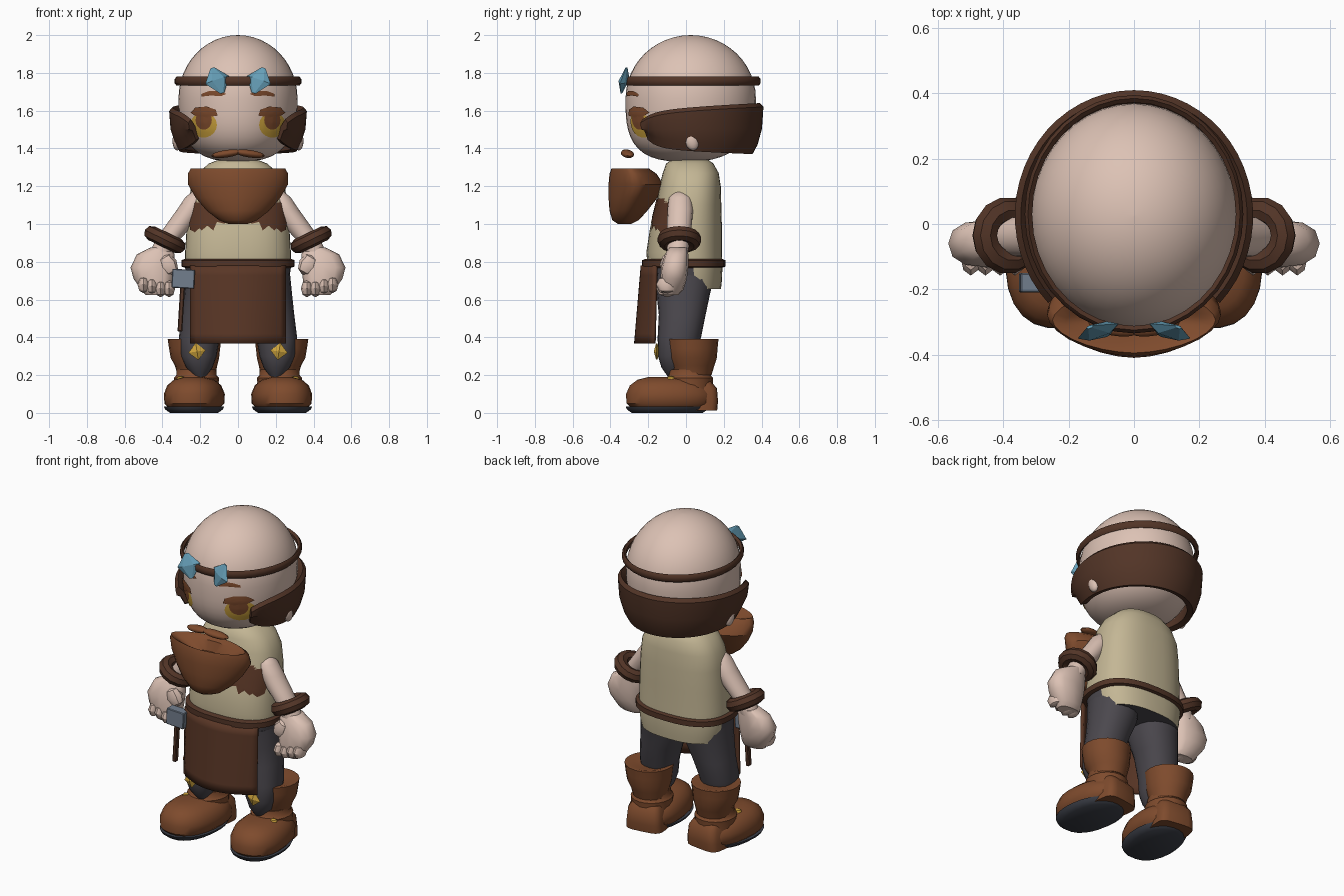
import bpy, bmesh, math
from mathutils import Vector
from mathutils.bvhtree import BVHTree

cube = bpy.data.objects.get("Cube")
if cube:
    bpy.data.objects.remove(cube, do_unlink=True)


def material(name, r, g, b):
    m = bpy.data.materials.new(name)
    m.use_nodes = True
    m.diffuse_color = (r, g, b, 1)
    node = next(n for n in m.node_tree.nodes if n.type == "BSDF_PRINCIPLED")
    node.inputs["Base Color"].default_value = (r, g, b, 1)
    node.inputs["Roughness"].default_value = 0.9
    return m


SKIN = material("skin", .72, .54, .46)
DARK = material("dark_leather", .085, .035, .02)
APRON = material("brown_hide", .10, .037, .019)
LEATHER = material("tan_leather", .21, .07, .026)
CLOTH = material("linen", .55, .47, .30)
PANTS = material("charcoal_cloth", .07, .064, .075)
SOLE = material("slate_sole", .045, .05, .065)
GOLD = material("gold", .60, .36, .045)
GEM = material("blue_crystal", .13, .34, .47)
STEEL = material("steel", .17, .21, .27)
parts = []


def finish(name, bm, mat):
    bmesh.ops.recalc_face_normals(bm, faces=bm.faces)
    mesh = bpy.data.meshes.new(name)
    bm.to_mesh(mesh)
    bm.free()
    mesh.materials.append(mat)
    ob = bpy.data.objects.new(name, mesh)
    bpy.context.collection.objects.link(ob)
    parts.append(ob)
    return ob


def skin_rows(bm, rows, closed=True, cap=True, ring=False):
    """Bridge rows of vertices with quads."""
    n = len(rows[0])
    pairs = list(zip(rows, rows[1:])) + ([(rows[-1], rows[0])] if ring else [])
    for a, b in pairs:
        for i in range(n if closed else n - 1):
            j = (i + 1) % n
            bm.faces.new((a[i], a[j], b[j], b[i]))
    if cap:
        bm.faces.new(rows[0])
        bm.faces.new(rows[-1])


def loft(name, rings, mat, n=24, p=2.0, side=1, ring=False):
    """Stack of rounded sections (cx, cy, z, rx, ry)."""
    bm = bmesh.new()
    rows = []
    for cx, cy, z, rx, ry in rings:
        row = []
        for i in range(n):
            a = math.tau * i / n
            c, s = math.cos(a), math.sin(a)
            x = math.copysign(abs(c) ** (2 / p), c) * rx
            y = math.copysign(abs(s) ** (2 / p), s) * ry
            row.append(bm.verts.new((side * (cx + x), cy + y, z)))
        rows.append(row)
    skin_rows(bm, rows, cap=not ring, ring=ring)
    return finish(name, bm, mat)


def place(ob, loc, rot=(0, 0, 0)):
    ob.location, ob.rotation_euler = loc, rot
    return ob


def ball(name, loc, size, mat, rot=(0, 0, 0), seg=16):
    bm = bmesh.new()
    bmesh.ops.create_uvsphere(bm, u_segments=seg, v_segments=seg // 2, radius=1)
    bmesh.ops.scale(bm, vec=size, verts=bm.verts)
    return place(finish(name, bm, mat), loc, rot)


def box(name, loc, size, mat, rot, bevel):
    bm = bmesh.new()
    bmesh.ops.create_cube(bm, size=1)
    bmesh.ops.scale(bm, vec=size, verts=bm.verts)
    bmesh.ops.bevel(bm, geom=bm.edges[:], offset=bevel, segments=1, affect="EDGES")
    return place(finish(name, bm, mat), loc, rot)


def patch(name, target, outline, mat, lift=.004, steps=8):
    """Thin plate: a front outline (x, z) laid onto the target's surface."""
    me = target.data
    tree = BVHTree.FromPolygons([v.co for v in me.vertices], [q.vertices for q in me.polygons])
    mid = sum((Vector(o) for o in outline), Vector((0, 0))) / len(outline)
    bm = bmesh.new()
    rows = []
    for k in range(1, steps + 1):
        row = []
        for o in outline:
            q = mid.lerp(Vector(o), k / steps)
            hit, nor, _, _ = tree.ray_cast(Vector((q.x, -1, q.y)), Vector((0, 1, 0)))
            if hit is None:
                hit, nor, _, _ = tree.find_nearest(Vector((q.x, -.1, q.y)))
            row.append(bm.verts.new(hit + nor * lift))
        rows.append(row)
    skin_rows(bm, rows, cap=False)
    bm.faces.new(rows[0])
    return finish(name, bm, mat)


def oval(cx, cz, rx, rz, n=18):
    return [(cx + rx * math.cos(math.tau * i / n), cz + rz * math.sin(math.tau * i / n)) for i in range(n)]


# Head: domed above, fuller and further forward towards the jaw
rings = []
for i in range(25):
    t = -math.cos(math.pi * i / 24)
    e = 2.0 if t > 0 else 2.7
    r = max(.004, (1 - abs(t) ** e) ** (1 / e)) if abs(t) < 1 else .004
    rings.append((0, .025 - .03 * min(t, 0) ** 2, 1.665 + .335 * t, .315 * r, .345 * r))
head = loft("head", rings, SKIN, 40)

# Hair: thick shell wrapped round the back of the head, thinning to rounded ends
bm = bmesh.new()
rows = []
for i in range(41):
    a = math.radians(-134 + 268 * i / 40)
    f = abs(a) / math.radians(134)
    top, low = 1.64 - .05 * f ** 2 - .035 * f ** 12, 1.37 + .035 * f ** 2 + .04 * f ** 12
    section = ((.95, top), (1, top - .02), (.98, (top + low) / 2), (.92, low + .05), (.85, low),
               (.76, low + .01), (.86, top - .04))
    rows.append([bm.verts.new((.365 * k * math.sin(a), .025 + .385 * k * math.cos(a), z)) for k, z in section])
skin_rows(bm, rows)
finish("hair", bm, DARK)

# Headband and its crystals
band = [(1.732, .325), (1.745, .335), (1.768, .335), (1.78, .325), (1.768, .312), (1.745, .312)]
loft("headband", [(0, .03, z, r, r + .03) for z, r in band], DARK, 36, ring=True)
for s in (-1, 1):
    stone = loft("crystal", [(0, 0, -.075, .012, .004), (0, 0, .0, .07, .022), (0, 0, .07, .012, .005)], GEM, 6)
    place(stone, (s * .11, -.328, 1.762), (-.3, s * .3, -s * .35))

# Face
for s in (-1, 1):
    patch("iris", head, oval(s * .18, 1.525, .07, .066), GOLD)
    patch("pupil", head, oval(s * .178, 1.55, .042, .05), LEATHER, .006)
    patch("upper_lash", head, [(s * x, z) for x, z in ((.105, 1.575), (.115, 1.605), (.16, 1.622), (.22, 1.617),
          (.245, 1.59), (.215, 1.57), (.16, 1.565))], LEATHER, .008)
    patch("eyebrow", head, [(s * x, z) for x, z in ((.06, 1.688), (.10, 1.704), (.15, 1.704), (.19, 1.688),
          (.19, 1.674), (.14, 1.68), (.09, 1.676))], LEATHER, .006)
    ball("ear", (s * .322, .03, 1.44), (.025, .036, .052), SKIN, (.3, 0, 0))
    ball("moustache", (s * .062, -.31, 1.372), (.082, .032, .02), LEATHER, (0, s * .14, s * .2))

# Beard: scooped bowl in front of the chest
loft("beard", [(0, -.325, 1.0, .05, .035), (0, -.32, 1.02, .10, .07), (0, -.305, 1.07, .165, .10),
               (0, -.28, 1.14, .225, .13), (0, -.265, 1.21, .265, .145), (0, -.28, 1.265, .266, .125),
               (0, -.295, 1.293, .25, .10), (0, -.30, 1.278, .21, .07), (0, -.29, 1.22, .10, .04)],
     LEATHER, 28, 1.75)

# Tunic, with trousers showing below the belt at the front
torso = loft("tunic", [(0, .0, .655, .26, .185), (0, 0, .70, .27, .19), (0, -.005, .77, .28, .198),
                       (0, -.01, .85, .28, .2), (0, 0, .98, .272, .19), (0, .015, 1.1, .262, .172),
                       (0, .022, 1.2, .248, .162), (0, .025, 1.27, .21, .148), (0, .02, 1.32, .155, .125),
                       (0, .02, 1.345, .09, .09)], CLOTH, 40, 2.5)
torso.data.materials.append(PANTS)
for f in torso.data.polygons:
    if f.center.z < .77 and f.center.y < .05:
        f.material_index = 1
for s in (-1, 1):
    patch("chest_patch", torso, [(s * x, z) for x, z in ((0, 1.13), (.10, 1.135), (.18, 1.135), (.25, 1.13),
          (.256, 1.05), (.25, .97), (.225, .955), (.21, .985), (.19, .965), (.16, .99), (.13, .965),
          (.11, 1.01), (.07, 1.0), (.03, 1.04), (0, 1.03))], APRON, .005)

# Belt and apron
loft("belt", [(0, -.012, z, .275 + d, .196 + d) for z, d in ((.768, .005), (.775, .025), (.808, .025), (.816, .005))],
     DARK, 40, 2.5)
bm = bmesh.new()
rows = []
for k in range(9):
    v = k / 8
    rows.append([bm.verts.new((.25 * u, -.232 - .035 * v + (.075 + .025 * v) * u * u, .78 - .413 * v))
                 for u in [i / 8 - 1 for i in range(17)]])
skin_rows(bm, rows, closed=False, cap=False)
apron = finish("apron", bm, APRON)
thick = apron.modifiers.new("thickness", "SOLIDIFY")
thick.thickness, thick.offset = .016, 0

# Hammer hung from the belt
box("hammer_head", (-.29, -.18, .71), (.12, .06, .10), STEEL, (0, .05, 0), .004)
box("hammer_handle", (-.3, -.18, .56), (.025, .03, .26), DARK, (0, .06, 0), .005)

for s in (-1, 1):
    # Legs: knees show through the open front of the boots
    loft("leg", [(.20, -.055, .19, .03, .04), (.205, -.055, .24, .07, .075), (.208, -.05, .30, .095, .098),
                 (.205, -.035, .40, .108, .115), (.178, -.02, .52, .12, .124), (.152, -.015, .62, .135, .14),
                 (.14, -.01, .74, .135, .165)], PANTS, 20, 2.2, s)

    # Boots
    loft("boot_cuff", [(.22, .035, .20, .10, .10), (.222, .035, .25, .112, .115), (.228, .033, .29, .128, .13),
                       (.23, .032, .34, .135, .135), (.23, .032, .39, .142, .14), (.23, .032, .392, .128, .126),
                       (.225, .03, .375, .07, .07)], LEATHER, 20, side=s)
    loft("boot_shaft", [(.22, .02, .10, .12, .12), (.22, .02, .165, .118, .122), (.22, .02, .185, .12, .124),
                        (.22, .02, .198, .107, .112), (.22, .02, .23, .105, .108)], LEATHER, 20, side=s)
    turn = (0, 0, s * .13)
    sole = loft("sole", [(0, -.10, 0, .125, .19), (0, -.10, .018, .15, .215), (0, -.10, .034, .158, .222)],
                SOLE, 24, 2.2)
    foot = loft("boot_foot", [(0, -.085, .028, .135, .21), (0, -.085, .05, .155, .233), (0, -.085, .10, .158, .235),
                              (0, -.09, .145, .14, .21), (0, -.095, .175, .105, .165), (0, -.10, .19, .05, .10)],
                LEATHER, 24, 2.3)
    heel = loft("boot_heel", [(0, .07, .012, .115, .09), (0, .075, .06, .112, .09), (0, .07, .13, .105, .09),
                              (0, .05, .165, .09, .08)], LEATHER, 20, 4)
    for ob in (sole, foot, heel):
        place(ob, (s * .22, 0, 0), turn)
    knee = loft("knee_stud", [(0, 0, -.042, .004, .004), (0, 0, 0, .046, .015), (0, 0, .042, .004, .004)], GOLD, 4)
    place(knee, (s * .217, -.155, .325), (0, s * .15, 0))
    ball("buckle", (s * .302, -.08, .18), (.022, .022, .016), GOLD, seg=8)

    # Arms and bracelets
    loft("arm", [(.215, -.03, 1.17, .03, .03), (.225, -.03, 1.14, .055, .06), (.25, -.03, 1.08, .07, .068),
                 (.305, -.035, 1.0, .072, .066), (.37, -.04, .92, .065, .06), (.41, -.045, .84, .06, .055)],
         SKIN, 16, side=s)
    bpy.ops.mesh.primitive_torus_add(major_segments=14, minor_segments=8, major_radius=.078, minor_radius=.04,
                                     location=(s * .387, -.035, .917), rotation=(0, -s * .45, 0))
    ring = bpy.context.object
    ring.name = "bracelet"
    ring.data.materials.append(DARK)
    parts.append(ring)

    # Fists
    loft("palm", [(.41, -.04, .875, .055, .05), (.435, -.05, .84, .10, .062), (.452, -.06, .77, .117, .072),
                  (.448, -.065, .71, .105, .07), (.43, -.075, .65, .08, .06), (.42, -.08, .625, .07, .04)],
         SKIN, 12, 2.4, s)
    for k in range(4):
        ball("finger", (s * (.365 + .045 * k), -.10, .658 + .007 * k * (k > 1)), (.032, .058, .046), SKIN, seg=8)
    ball("thumb", (s * .368, -.095, .785), (.048, .045, .06), SKIN, (0, s * .5, 0), 8)

# Smooth rounded forms, keep hard edges
bpy.ops.object.select_all(action="DESELECT")
for ob in parts:
    ob.select_set(not ob.name.startswith(("crystal", "knee_stud", "hammer")))
bpy.context.view_layer.objects.active = head
bpy.ops.object.shade_smooth_by_angle(angle=math.radians(42))
